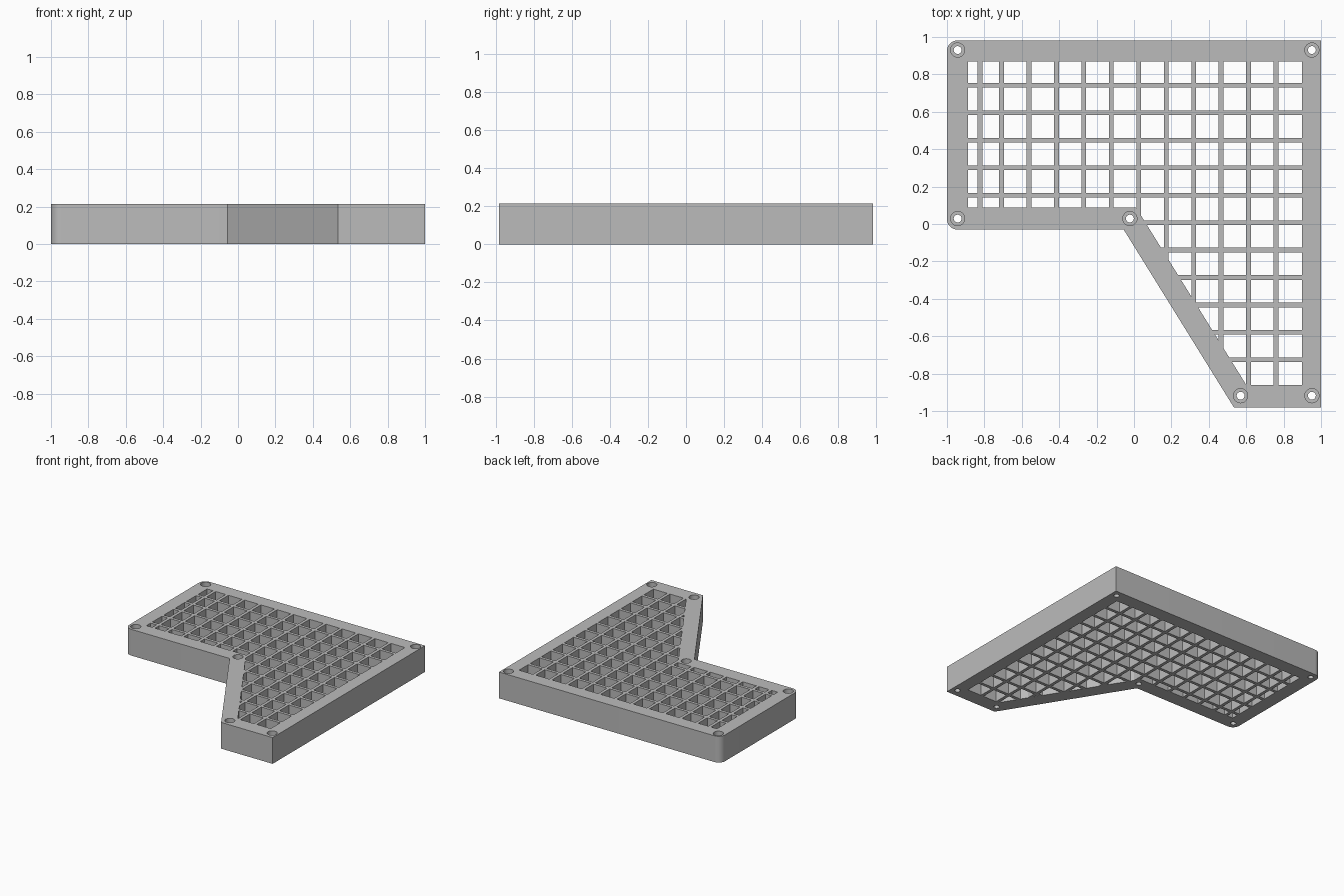
import bpy, bmesh, math
from mathutils import Vector

cube = bpy.data.objects.get("Cube")
if cube:
    bpy.data.objects.remove(cube, do_unlink=True)

HEIGHT = 0.214
BAR = 0.025
PITCH = 0.1467

grey = bpy.data.materials.new("light grey")
grey.use_nodes = True
colour = (0.5, 0.5, 0.5, 1)
grey.diffuse_color = colour
grey.node_tree.nodes["Principled BSDF"].inputs["Base Color"].default_value = colour


def make_object(name, bm):
    bmesh.ops.recalc_face_normals(bm, faces=bm.faces)
    mesh = bpy.data.meshes.new(name)
    bm.to_mesh(mesh)
    bm.free()
    obj = bpy.data.objects.new(name, mesh)
    bpy.context.collection.objects.link(obj)
    mesh.materials.append(grey)
    return obj


def flat_polygon(points, z):
    bm = bmesh.new()
    bm.faces.new([bm.verts.new((x, y, z)) for x, y in points])
    return bm


def raise_up(bm, height):
    result = bmesh.ops.extrude_face_region(bm, geom=bm.faces[:])
    verts = [g for g in result["geom"] if isinstance(g, bmesh.types.BMVert)]
    bmesh.ops.translate(bm, verts=verts, vec=(0, 0, height))


def rounded_corner(cx, cy, start, radius=0.057, steps=10):
    angles = [math.radians(start + 90 * i / steps) for i in range(steps + 1)]
    return [(cx + radius * math.cos(a), cy + radius * math.sin(a)) for a in angles]


# Solid body: L-shaped plate with a slanted edge and two rounded corners
outline = [(0.535, -0.982), (1, -0.982), (1, 0.982)]
outline += rounded_corner(-0.943, 0.925, 90)
outline += rounded_corner(-0.943, 0.027, 180)
outline += [(-0.055, -0.03)]
bm = flat_polygon(outline, 0)
raise_up(bm, HEIGHT)
panel = make_object("grille_panel", bm)

# Cell cutter: the open area, sliced along both sides of every bar
opening = [(0.6, -0.86), (0.897, -0.86), (0.897, 0.87),
           (-0.888, 0.87), (-0.888, 0.088), (0.011, 0.088)]
bars_x = [0.759 - PITCH * i for i in range(11)] + [-0.823]
bars_y = [0.741 - PITCH * i for i in range(11)]
bm = flat_polygon(opening, -0.05)
for axis, bars in ((0, bars_x), (1, bars_y)):
    normal = Vector((1, 0, 0)) if axis == 0 else Vector((0, 1, 0))
    for centre in bars:
        for side in (-1, 1):
            bmesh.ops.bisect_plane(
                bm, geom=bm.verts[:] + bm.edges[:] + bm.faces[:], dist=1e-5,
                plane_co=normal * (centre + side * BAR / 2), plane_no=normal)


def on_bar(face):
    c = face.calc_center_median()
    return any(abs(c.x - b) < BAR / 2 for b in bars_x) or \
        any(abs(c.y - b) < BAR / 2 for b in bars_y)


bmesh.ops.delete(bm, geom=[f for f in bm.faces if on_bar(f)], context="FACES")
raise_up(bm, HEIGHT + 0.1)
cell_cutter = make_object("cell_cutter", bm)


# Screw hole cutters: through holes with wider counterbores at the top
def hole_cutter(name, radius, bottom):
    bm = bmesh.new()
    depth = HEIGHT + 0.05 - bottom
    for x, y in ((-0.943, 0.93), (0.951, 0.93), (-0.943, 0.029),
                 (-0.022, 0.029), (0.57, -0.918), (0.951, -0.918)):
        made = bmesh.ops.create_cone(bm, cap_ends=True, segments=32, radius1=radius,
                                     radius2=radius, depth=depth)
        bmesh.ops.translate(bm, verts=made["verts"], vec=(x, y, bottom + depth / 2))
    return make_object(name, bm)


cutters = [cell_cutter,
           hole_cutter("screw_hole_cutter", 0.021, -0.05),
           hole_cutter("counterbore_cutter", 0.038, HEIGHT - 0.07)]

# Cut everything out, then discard the cutters
for cutter in cutters:
    cutter.hide_render = True
    cut = panel.modifiers.new(cutter.name, "BOOLEAN")
    cut.operation = "DIFFERENCE"
    cut.solver = "EXACT"
    cut.object = cutter
bpy.context.view_layer.update()
depsgraph = bpy.context.evaluated_depsgraph_get()
finished = bpy.data.meshes.new_from_object(panel.evaluated_get(depsgraph))
panel.modifiers.clear()
panel.data = finished
for cutter in cutters:
    bpy.data.objects.remove(cutter, do_unlink=True)

# Smooth only the round holes and corners
bpy.ops.object.select_all(action="DESELECT")
panel.select_set(True)
bpy.context.view_layer.objects.active = panel
bpy.ops.object.shade_smooth_by_angle(angle=math.radians(30))
